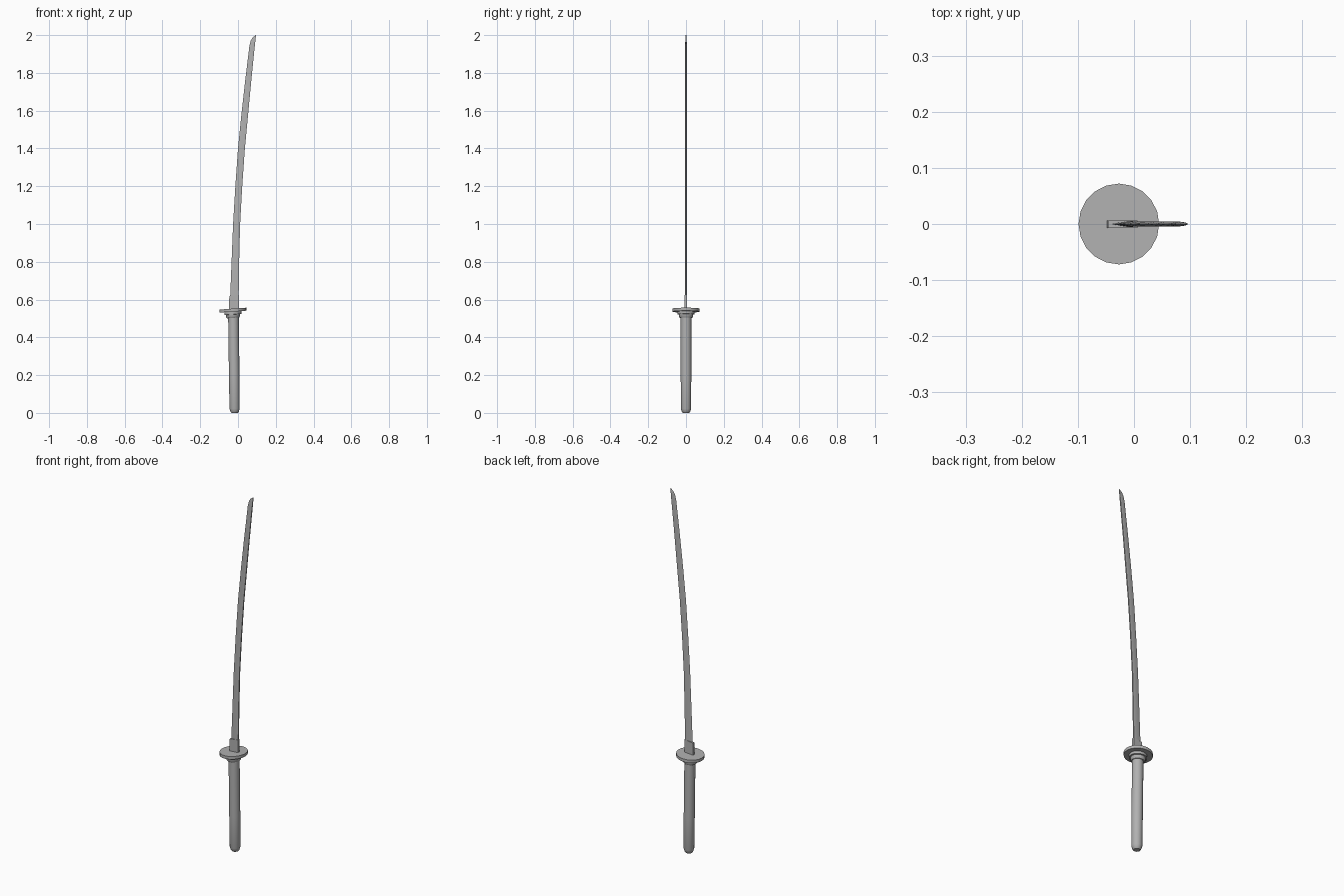
import bpy, bmesh, math
from mathutils import Vector, Matrix

if "Cube" in bpy.data.objects:
    bpy.data.objects.remove(bpy.data.objects["Cube"])

# Dark grey shared by all parts
grey = bpy.data.materials.new("dark_grey")
grey.diffuse_color = (0.44, 0.44, 0.44, 1)
grey.use_nodes = True
grey.node_tree.nodes["Principled BSDF"].inputs["Base Color"].default_value = grey.diffuse_color


def loft(name, rings):
    """Skin a stack of equal-length vertex rings and cap both ends."""
    bm = bmesh.new()
    rows = [[bm.verts.new(p) for p in ring] for ring in rings]
    n = len(rows[0])
    for a, b in zip(rows, rows[1:]):
        for i in range(n):
            j = (i + 1) % n
            bm.faces.new((a[i], a[j], b[j], b[i]))
    bm.faces.new(rows[0][::-1])
    bm.faces.new(rows[-1])
    bmesh.ops.recalc_face_normals(bm, faces=bm.faces)
    mesh = bpy.data.meshes.new(name)
    bm.to_mesh(mesh)
    bm.free()
    mesh.materials.append(grey)
    obj = bpy.data.objects.new(name, mesh)
    bpy.context.collection.objects.link(obj)
    return obj


def smooth(obj):
    """Smooth shading that keeps edges over 30 degrees sharp."""
    bpy.ops.object.select_all(action='DESELECT')
    obj.select_set(True)
    bpy.context.view_layer.objects.active = obj
    bpy.ops.object.shade_smooth_by_angle(angle=math.radians(30))


def circle(x, z, r, sides=20, tilt=0.0):
    """Horizontal ring, optionally tilted about y."""
    rot = Matrix.Rotation(tilt, 3, 'Y')
    return [Vector((x, 0, z)) + rot @ Vector((r * math.cos(a), r * math.sin(a), 0))
            for a in (2 * math.pi * i / sides for i in range(sides))]


TILT = math.radians(-4)

# Handle: slightly leaning round grip with a chamfered pommel
grip = [(-0.018, 0.0, 0.017), (-0.018, 0.006, 0.022), (-0.018, 0.022, 0.027),
        (-0.020, 0.20, 0.028), (-0.023, 0.42, 0.028), (-0.024, 0.515, 0.028)]
smooth(loft("handle", [circle(x, z, r) for x, z, r in grip]))

# Stepped collar under the guard
collar = [(0.503, 0.033), (0.509, 0.037), (0.521, 0.038), (0.522, 0.045),
          (0.536, 0.045), (0.545, 0.045)]
smooth(loft("collar", [circle(-0.026, z, r, tilt=TILT) for z, r in collar]))

# Round guard disc
smooth(loft("guard", [circle(-0.027, z, 0.072, tilt=TILT) for z in (0.536, 0.552)]))

# Rectangular blade sleeve
loft("blade_sleeve", [[(x0, -0.007, z0), (x1, -0.007, z1), (x1, 0.006, z1), (x0, 0.006, z0)]
                      for x0, x1, z0, z1 in ((-0.048, 0.005, 0.54, 0.545),
                                             (-0.046, 0.006, 0.618, 0.625))])

# Curved blade: (edge x, edge z, spine x, spine z), sharp edge on the left
stations = [(-0.044, 0.55, 0.003, 0.55), (-0.040, 0.65, 0.004, 0.65),
            (-0.034, 0.80, 0.006, 0.795), (-0.026, 1.00, 0.011, 0.995),
            (-0.014, 1.20, 0.022, 1.195), (0.000, 1.40, 0.036, 1.395),
            (0.018, 1.58, 0.053, 1.575), (0.037, 1.75, 0.069, 1.745),
            (0.060, 1.94, 0.088, 1.935), (0.067, 1.97, 0.091, 1.96),
            (0.078, 1.988, 0.093, 1.98), (0.093, 1.999, 0.0955, 2.0)]
side = Vector((0, 1, 0))
rings = []
for k, (ex, ez, sx, sz) in enumerate(stations):
    edge, spine = Vector((ex, 0, ez)), Vector((sx, 0, sz))
    t = 0.0052 - 0.0001 * k if k < 9 else (0.004, 0.003, 0.0015)[k - 9]
    ridge = edge.lerp(spine, 0.65)
    # sharp edge, ridge on each flat, narrow flat back
    rings.append([edge, ridge - side * t, spine - side * t * 0.7,
                  spine + side * t * 0.7, ridge + side * t])
smooth(loft("blade", rings))
